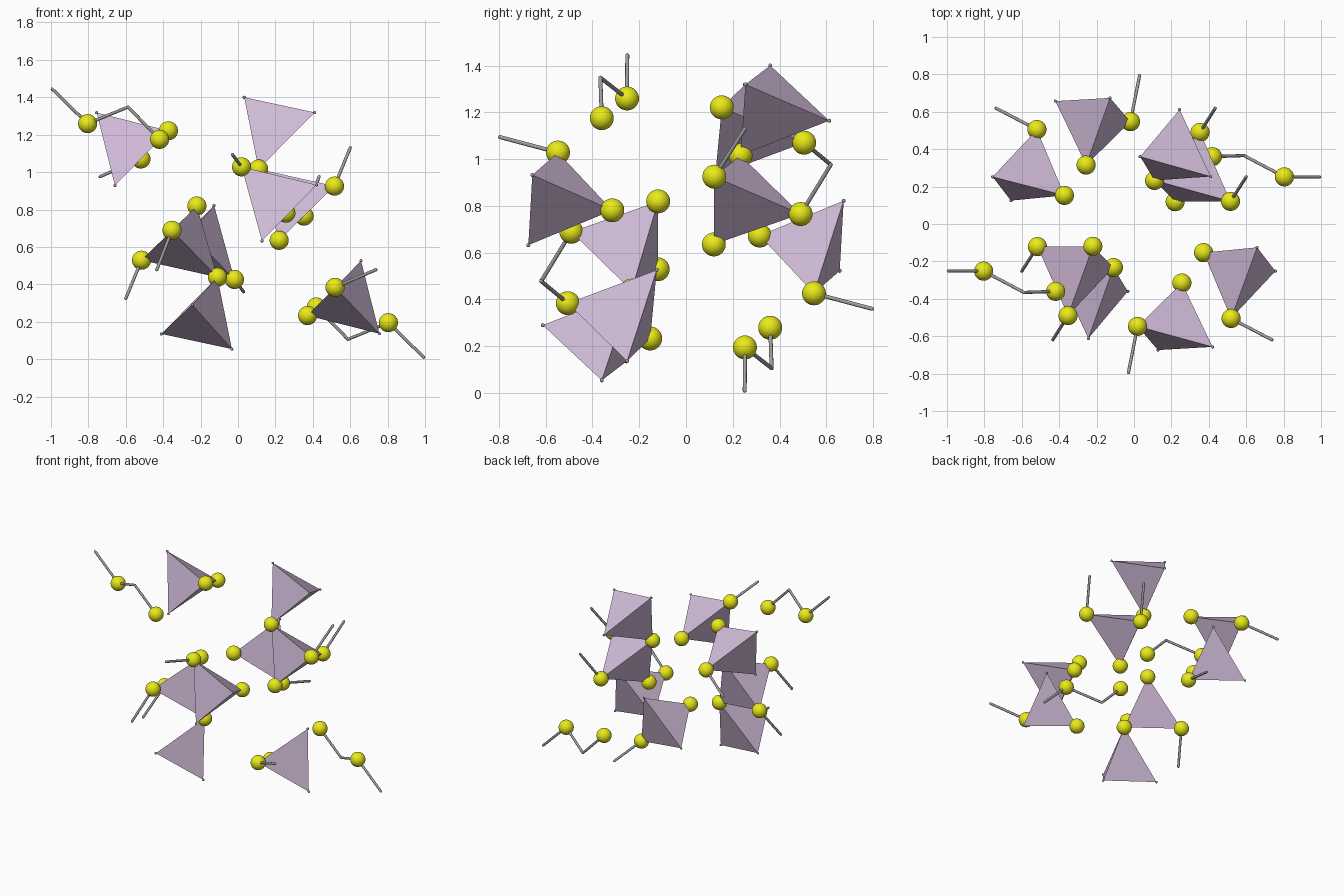
import bpy, bmesh
from mathutils import Vector

if "Cube" in bpy.data.objects:
    bpy.data.objects.remove(bpy.data.objects["Cube"])

CENTRE = Vector((0, 0, 0.727))   # inversion centre of the structure
BALL_R, STICK_R, DOT_R = 0.051, 0.0085, 0.0085


def material(name, color):
    m = bpy.data.materials.new(name)
    m.diffuse_color = (*color, 1)
    m.use_nodes = True
    m.node_tree.nodes["Principled BSDF"].inputs["Base Color"].default_value = m.diffuse_color
    return m


YELLOW = material("yellow", (0.82, 0.82, 0.01))
LILAC = material("lilac", (0.64, 0.50, 0.69))
GREY = material("grey", (0.35, 0.35, 0.35))

# Atom positions of one half
A = (-0.519, 0.505, 1.070)
B = (-0.372, 0.153, 1.221)
C = (-0.019, 0.547, 0.426)
D = (-0.256, 0.315, 0.673)
E = (0.353, 0.490, 0.765)
F = (0.419, 0.360, 0.279)
G = (0.110, 0.233, 1.016)
H = (0.220, 0.119, 0.635)
I = (0.516, 0.121, 0.925)
J = (0.804, 0.252, 0.195)
BEND = (0.588, 0.366, 0.106)

# Bare tetrahedron corners
T1 = [(-0.756, 0.252, 1.318), (-0.658, 0.125, 0.928)]
T2 = [(-0.128, 0.674, 0.822), (-0.420, 0.657, 0.522)]
T3 = [(0.033, 0.360, 1.400), (0.410, 0.254, 1.319), (0.244, 0.612, 1.164)]

tetrahedra = [[A, B] + T1, [C, D] + T2, [G] + T3, [G, H, I, E]]
balls = [A, B, C, D, E, F, G, H, I, J]

# Bonds between atoms and towards the outside
sticks = [
    (F, BEND), (BEND, J), (J, (0.993, 0.251, 0.010)),
    (A, (-0.737, 0.619, 0.976)),
    (C, (0.030, 0.795, 0.360)),
    (E, (0.434, 0.619, 0.976)),
    (I, (0.600, 0.252, 1.130)),
]
dots = T1 + T2 + T3 + [BEND] + [s[1] for s in sticks[2:]]


def finish(bm, name, mat, smooth):
    mesh = bpy.data.meshes.new(name)
    for f in bm.faces:
        f.smooth = smooth
    bm.to_mesh(mesh)
    bm.free()
    mesh.materials.append(mat)
    ob = bpy.data.objects.new(name, mesh)
    bpy.context.collection.objects.link(ob)
    return ob


def ball(name, p, r, mat, seg):
    bm = bmesh.new()
    bmesh.ops.create_uvsphere(bm, u_segments=seg, v_segments=seg // 2, radius=r)
    finish(bm, name, mat, True).location = p


def stick(name, a, b):
    d = b - a
    bm = bmesh.new()
    bmesh.ops.create_cone(bm, cap_ends=True, segments=12, radius1=STICK_R,
                          radius2=STICK_R, depth=d.length)
    ob = finish(bm, name, GREY, True)
    for f in ob.data.polygons:
        f.use_smooth = len(f.vertices) == 4
    ob.location = (a + b) / 2
    ob.rotation_mode = 'QUATERNION'
    ob.rotation_quaternion = d.to_track_quat('Z', 'Y')


def tetrahedron(name, pts):
    bm = bmesh.new()
    for p in pts:
        bm.verts.new(p)
    bmesh.ops.convex_hull(bm, input=bm.verts[:])
    bmesh.ops.recalc_face_normals(bm, faces=bm.faces[:])
    finish(bm, name, LILAC, False)


# Build the half, then its point-inverted twin
for side in ("back", "front"):
    def place(p):
        v = Vector(p)
        return v if side == "back" else 2 * CENTRE - v

    for i, t in enumerate(tetrahedra):
        tetrahedron(f"{side}_tetrahedron_{i + 1}", [place(p) for p in t])
    for i, p in enumerate(balls):
        ball(f"{side}_ball_{i + 1}", place(p), BALL_R, YELLOW, 32)
    for i, (a, b) in enumerate(sticks):
        stick(f"{side}_stick_{i + 1}", place(a), place(b))
    for i, p in enumerate(dots):
        ball(f"{side}_corner_dot_{i + 1}", place(p), DOT_R, GREY, 12)
